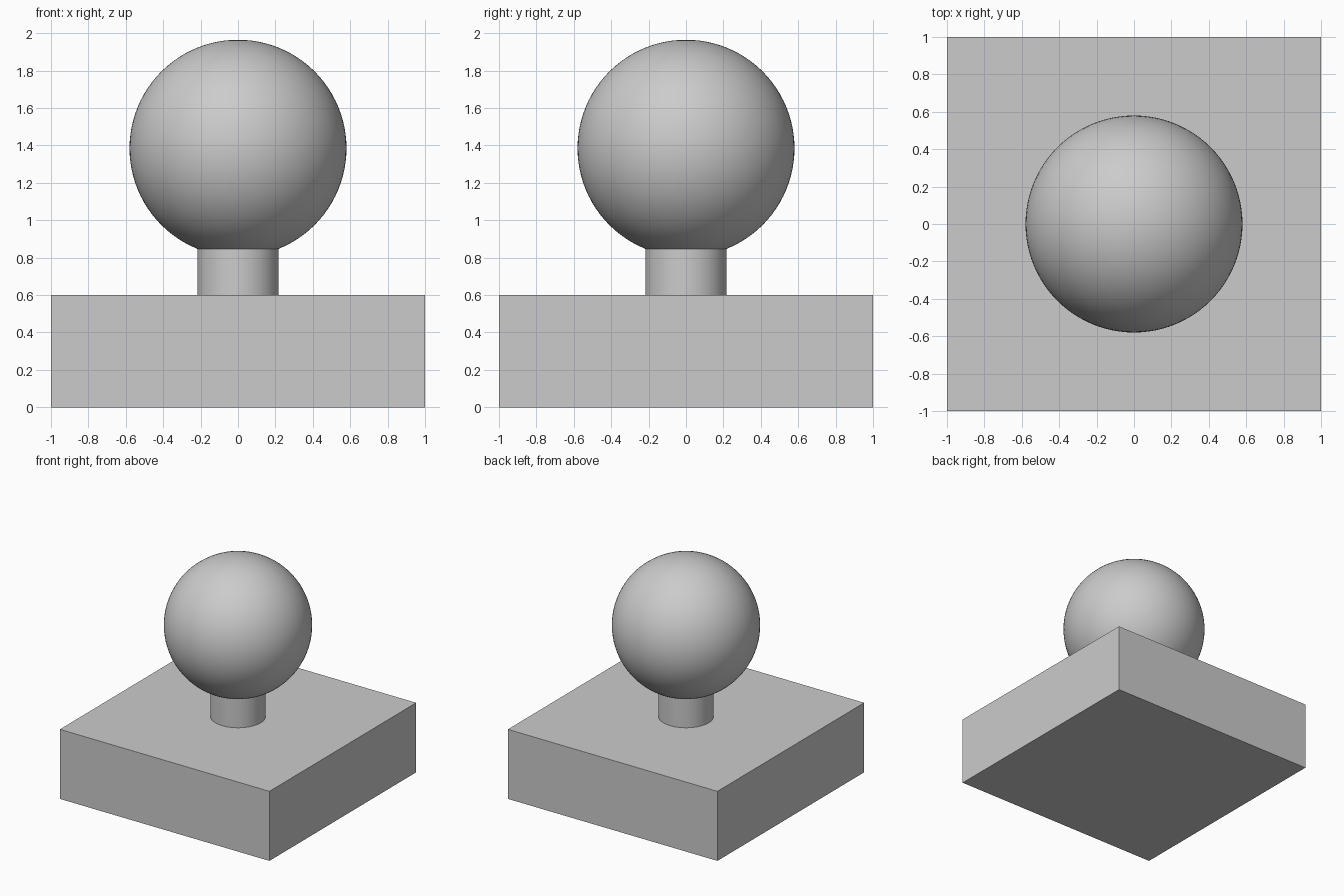
import bpy
import math

cube = bpy.data.objects.get("Cube")
if cube:
    bpy.data.objects.remove(cube, do_unlink=True)

BASE_HEIGHT = 0.6
BALL_RADIUS = 0.58
BALL_CENTRE = 1.385
NECK_RADIUS = 0.217

grey = bpy.data.materials.new("light grey")
grey.use_nodes = True
colour = (0.6, 0.6, 0.6, 1)
grey.diffuse_color = colour
grey.node_tree.nodes["Principled BSDF"].inputs["Base Color"].default_value = colour


def finish(name, smooth=False):
    """Name and colour the part just added."""
    part = bpy.context.object
    part.name = part.data.name = name
    part.data.materials.append(grey)
    if smooth:
        bpy.ops.object.shade_smooth_by_angle(angle=math.radians(30))
    return part


# Square block base
bpy.ops.mesh.primitive_cube_add(size=2, location=(0, 0, BASE_HEIGHT / 2))
base = finish("base")
base.scale.z = BASE_HEIGHT / 2
bpy.ops.object.transform_apply(location=False, rotation=False, scale=True)

# Round neck, running from the base up into the ball
neck_top = BALL_CENTRE - math.sqrt(BALL_RADIUS**2 - NECK_RADIUS**2) + 0.02
bpy.ops.mesh.primitive_cylinder_add(
    vertices=64, radius=NECK_RADIUS, depth=neck_top - BASE_HEIGHT,
    location=(0, 0, (BASE_HEIGHT + neck_top) / 2))
finish("neck", smooth=True)

# Ball on top
bpy.ops.mesh.primitive_uv_sphere_add(
    segments=96, ring_count=48, radius=BALL_RADIUS, location=(0, 0, BALL_CENTRE))
finish("ball", smooth=True)
